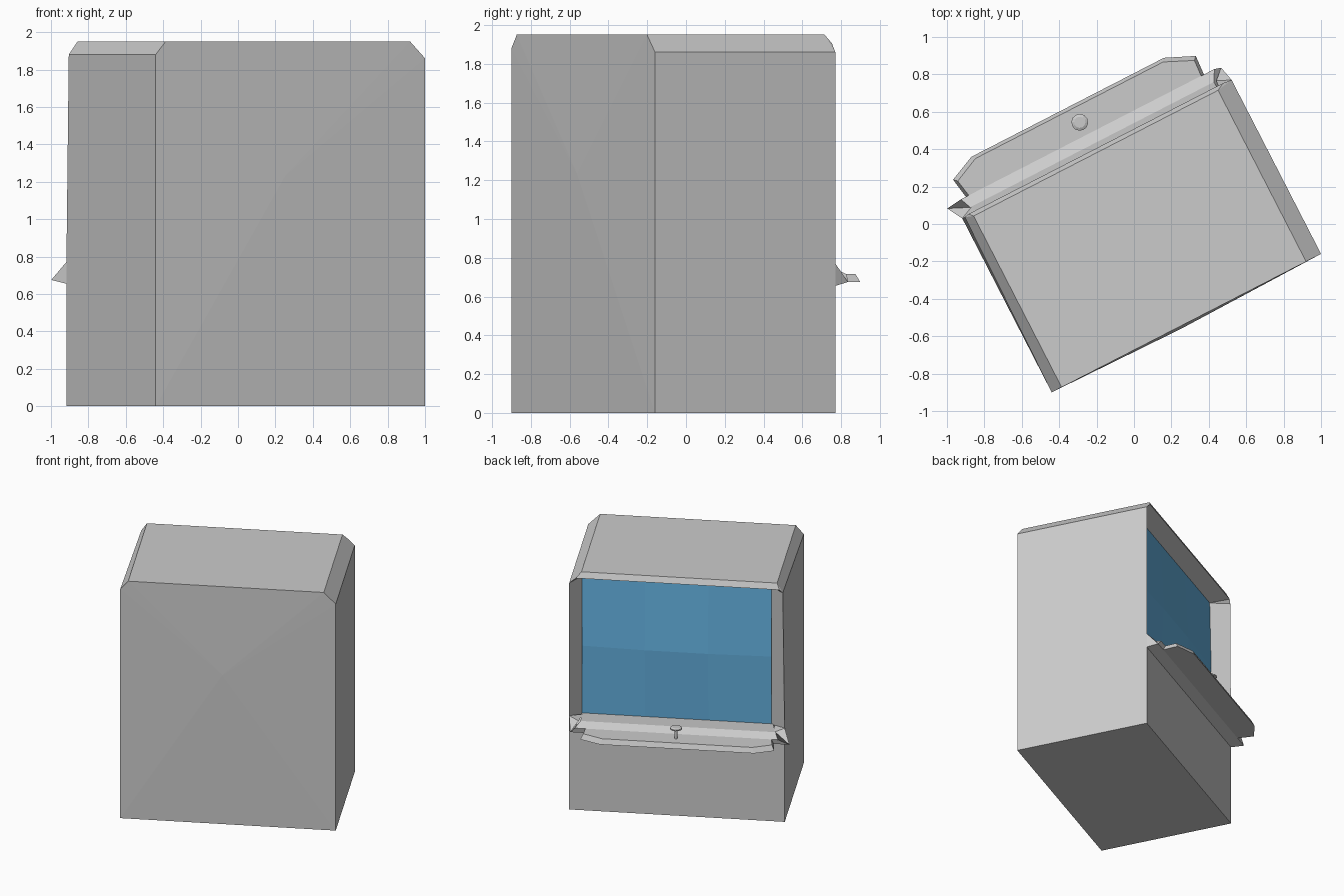
import bpy, bmesh, math
from mathutils import Vector

if "Cube" in bpy.data.objects:
    bpy.data.objects.remove(bpy.data.objects["Cube"])

# Cabinet frame: a = across, b = depth (towards the screen side), z = up
U = Vector((0.889, 0.457, 0))
V = Vector((-0.457, 0.889, 0))
ORIGIN = Vector((0.28, -0.53, 0))


def place(a, b, z):
    return ORIGIN + U * a + V * b + Vector((0, 0, z))


def build(name, points, faces, color=None):
    bm = bmesh.new()
    vs = [bm.verts.new(place(*p)) for p in points]
    for f in faces:
        bm.faces.new([vs[i] for i in f])
    bmesh.ops.recalc_face_normals(bm, faces=bm.faces)
    me = bpy.data.meshes.new(name)
    bm.to_mesh(me)
    bm.free()
    ob = bpy.data.objects.new(name, me)
    bpy.context.collection.objects.link(ob)
    if color:
        mat = bpy.data.materials.new(name + "_colour")
        mat.diffuse_color = color
        mat.use_nodes = True
        mat.node_tree.nodes["Principled BSDF"].inputs["Base Color"].default_value = mat.diffuse_color
        me.materials.append(mat)
    return ob


def loft(name, rings, color=None):
    """Skin equal-length closed rings and cap both ends."""
    n = len(rings[0])
    pts = [p for r in rings for p in r]
    faces = [list(range(n)), [len(pts) - n + i for i in range(n)]]
    for k in range(len(rings) - 1):
        for i in range(n):
            j = (i + 1) % n
            faces.append([k * n + i, k * n + j, (k + 1) * n + j, (k + 1) * n + i])
    return build(name, pts, faces, color)


# Cabinet body with chamfered roof and a funnel-shaped screen opening
D = 1.046
SL, SR, SB, ST, SD = -0.694, 0.73, 0.735, 1.862, 0.916
section = [(-.81, 0), (.81, 0), (.81, 1.86), (.72, 1.95), (-.75, 1.95), (-.81, 1.88)]
pts = [(a, 0, z) for a, z in section]                        # 0-5 front outline
pts += [(-.81, D, 0), (.81, D, 0), (.81, D, 1.86),
        (.72, 1.03, 1.95), (-.75, 1.03, 1.95), (-.795, D, 1.88)]  # 6-11 rear outline
pts += [(-.81, D, .70), (.81, D, .70), (.76, 1.052, 1.905), (-.77, 1.052, 1.905)]  # 12-15 opening, lip
pts += [(SL, SD, SB), (SR, SD, SB), (SR, SD, ST), (SL, SD, ST)]  # 16-19 inner frame
pts += [(-.04, -.014, 1.23)]                                 # 20 front panel crease centre
faces = [[i, (i + 1) % 6, 20] for i in range(6)]
faces += [[0, 1, 7, 6], [1, 2, 8, 13, 7], [2, 3, 9, 8], [3, 4, 10, 9], [4, 5, 11, 10],
          [5, 0, 6, 12, 11], [6, 7, 13, 12], [9, 10, 15, 14], [8, 9, 14], [10, 11, 15],
          [13, 8, 18, 17], [8, 14, 18], [14, 15, 19, 18], [15, 11, 19], [11, 12, 16, 19],
          [12, 13, 17, 16], [16, 17, 18, 19]]
build("cabinet_body", pts, faces)

# Slightly bulged faceted screen, three columns by two rows
grid = []
for r in range(3):
    for c in range(4):
        bulge = 0.03 if r == 1 and c in (1, 2) else 0.012 if r == 1 else 0
        grid.append((SL + (SR - SL) * c / 3, SD + .006 + bulge, SB + (ST - SB) * r / 2))
build("screen", grid, [[r * 4 + c, r * 4 + c + 1, r * 4 + c + 5, r * 4 + c + 4]
                       for r in range(2) for c in range(3)], (0.13, 0.45, 0.76, 1))

# Sill under the screen: depth, height, left end, right end
sill = [(.90, .74, -.70, .735), (1.08, .748, -.745, .72), (1.14, .715, -.77, .755),
        (1.13, .675, -.857, .79), (1.046, .655, -.81, .81), (.90, .655, -.70, .735)]
loft("sill", [[(l, b, z) for b, z, l, r in sill], [(r, b, z) for b, z, l, r in sill]])

# Outward-sloping sill ends rising to the foot of each jamb
for name, s, tip in (("left_sill_end", -1, .857), ("right_sill_end", 1, .79)):
    build(name, [(s * .81, D, .77), (s * .81, D, .655), (s * tip, 1.13, .675),
                 (s * .735, 1.08, .748), (s * .72, .95, .745)],
          [[0, 1, 2], [0, 2, 3], [0, 3, 4], [0, 4, 1], [1, 4, 3, 2]])

# Control tray with clipped corners
outline = [(-.73, 1.08), (-.759, 1.253), (-.616, 1.317), (.542, 1.317), (.698, 1.248), (.688, 1.08)]
loft("control_tray", [[(a, b, .675) for a, b in outline],
                      [(a * .975, b - (.018 if b > 1.1 else 0), .715) for a, b in outline]])


# Control stick and flat knob
def circle(rad, z, n=12):
    return [(-.016 + rad * math.cos(2 * math.pi * i / n),
             1.216 + rad * math.sin(2 * math.pi * i / n), z) for i in range(n)]


loft("stick", [circle(.012, .70), circle(.012, .79)])
loft("knob", [circle(.02, .782), circle(.045, .793), circle(.045, .803), circle(.03, .81)])
